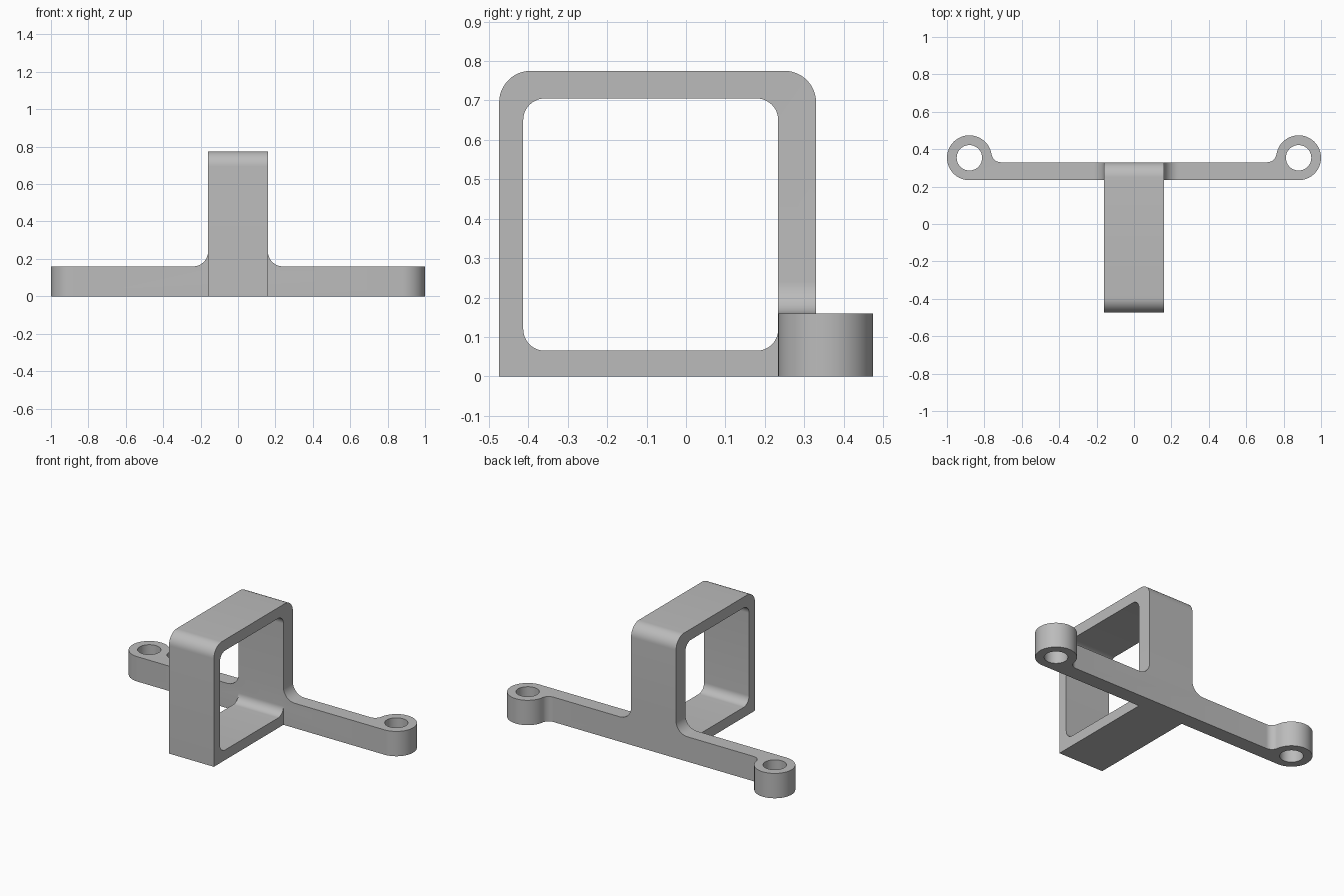
import bpy, bmesh
from math import pi, cos, sin, atan2, sqrt
from mathutils import Matrix

if "Cube" in bpy.data.objects:
    bpy.data.objects.remove(bpy.data.objects["Cube"])

grey = bpy.data.materials.new("plain grey")
grey.use_nodes = True
colour = (0.5, 0.5, 0.5, 1)
grey.diffuse_color = colour
grey.node_tree.nodes["Principled BSDF"].inputs["Base Color"].default_value = colour

# Axis maps: profile x, profile y, extrusion direction
SIDE = Matrix(((0, 0, 1), (1, 0, 0), (0, 1, 0))).to_4x4()
FRONT = Matrix(((1, 0, 0), (0, 0, -1), (0, 1, 0))).to_4x4()
PLAN = Matrix.Identity(4)


def arc(cx, cy, r, start, end, n=12):
    return [(cx + r * cos(start + (end - start) * i / n),
             cy + r * sin(start + (end - start) * i / n)) for i in range(n + 1)]


def rounded_rect(x0, x1, y0, y1, r_low, r_high):
    corners = [(x0, y0, 1, 1, r_low), (x1, y0, -1, 1, r_low),
               (x1, y1, -1, -1, r_high), (x0, y1, 1, -1, r_high)]
    pts = []
    for i, (x, y, sx, sy, r) in enumerate(corners):
        a = pi + i * pi / 2
        pts += arc(x + sx * r, y + sy * r, r, a, a + pi / 2) if r else [(x, y)]
    return pts


def extrude(name, outlines, axes, low, high):
    """Solid prism from an outline and optional holes."""
    curve = bpy.data.curves.new(name, 'CURVE')
    curve.dimensions = '2D'
    curve.fill_mode = 'BOTH'
    curve.extrude = (high - low) / 2
    for pts in outlines:
        spline = curve.splines.new('POLY')
        spline.points.add(len(pts) - 1)
        for p, (x, y) in zip(spline.points, pts):
            p.co = (x, y, 0, 1)
        spline.use_cyclic_u = True
    temp = bpy.data.objects.new(name + " curve", curve)
    bpy.context.collection.objects.link(temp)
    bpy.context.view_layer.update()
    mesh = bpy.data.meshes.new_from_object(
        temp.evaluated_get(bpy.context.evaluated_depsgraph_get()))
    bpy.data.objects.remove(temp)
    bm = bmesh.new()
    bm.from_mesh(mesh)
    bmesh.ops.translate(bm, verts=bm.verts, vec=(0, 0, (low + high) / 2))
    bm.transform(axes)
    bmesh.ops.remove_doubles(bm, verts=bm.verts, dist=0.0001)
    bmesh.ops.recalc_face_normals(bm, faces=bm.faces)
    bm.to_mesh(mesh)
    bm.free()
    mesh.materials.clear()
    mesh.materials.append(grey)
    obj = bpy.data.objects.new(name, mesh)
    bpy.context.collection.objects.link(obj)
    return obj


HALF_W, ARM_H = 0.16, 0.16
INNER_Y, BACK_Y = 0.234, 0.33
EYE_X, EYE_Y, EYE_R, HOLE_R = 0.88, 0.354, 0.12, 0.068

# Square loop with rounded top corners
bracket = extrude("bracket", [rounded_rect(-0.474, BACK_Y, 0, 0.775, 0, 0.08),
                              rounded_rect(-0.413, INNER_Y, 0.065, 0.705, 0.055, 0.055)],
                  SIDE, -HALF_W, HALF_W)

# Arm outline: straight bar, blend radius, then round eye
blend = 0.05
by = BACK_Y + blend
bx = EYE_X - sqrt((EYE_R + blend) ** 2 - (by - EYE_Y) ** 2)
to_eye = atan2(EYE_Y - by, EYE_X - bx)
arm = ([(HALF_W, INNER_Y)]
       + arc(EYE_X, EYE_Y, EYE_R, -pi / 2, to_eye + pi, 40)
       + arc(bx, by, blend, to_eye, -pi / 2)
       + [(HALF_W, BACK_Y)])
hole = arc(EYE_X, EYE_Y, HOLE_R, 0, 2 * pi, 40)[:-1]

# Fillet between arm and upright
r = 0.08
fillet = [(HALF_W, ARM_H)] + arc(HALF_W + r, ARM_H + r, r, pi, 1.5 * pi)

parts = []
for side, s in (("left", 1), ("right", -1)):
    def flip(pts):
        return [(s * x, y) for x, y in pts]
    parts.append(extrude(side + "_arm", [flip(arm), flip(hole)], PLAN, 0, ARM_H))
    parts.append(extrude(side + "_fillet", [flip(fillet)], FRONT, -BACK_Y, -INNER_Y))

# Fuse everything into one solid
for part in parts:
    mod = bracket.modifiers.new("fuse", 'BOOLEAN')
    mod.operation = 'UNION'
    mod.solver = 'EXACT'
    mod.object = part
bpy.context.view_layer.update()
fused = bpy.data.meshes.new_from_object(
    bracket.evaluated_get(bpy.context.evaluated_depsgraph_get()))
bracket.modifiers.clear()
bracket.data = fused
for part in parts:
    bpy.data.objects.remove(part)

# Merge flat triangles and smooth the rounded walls
bm = bmesh.new()
bm.from_mesh(fused)
bmesh.ops.remove_doubles(bm, verts=bm.verts, dist=0.0001)
bmesh.ops.dissolve_limit(bm, angle_limit=0.01, verts=bm.verts, edges=bm.edges)
bm.to_mesh(fused)
bm.free()
bpy.ops.object.select_all(action='DESELECT')
bracket.select_set(True)
bpy.context.view_layer.objects.active = bracket
bpy.ops.object.shade_smooth_by_angle(angle=0.6)
